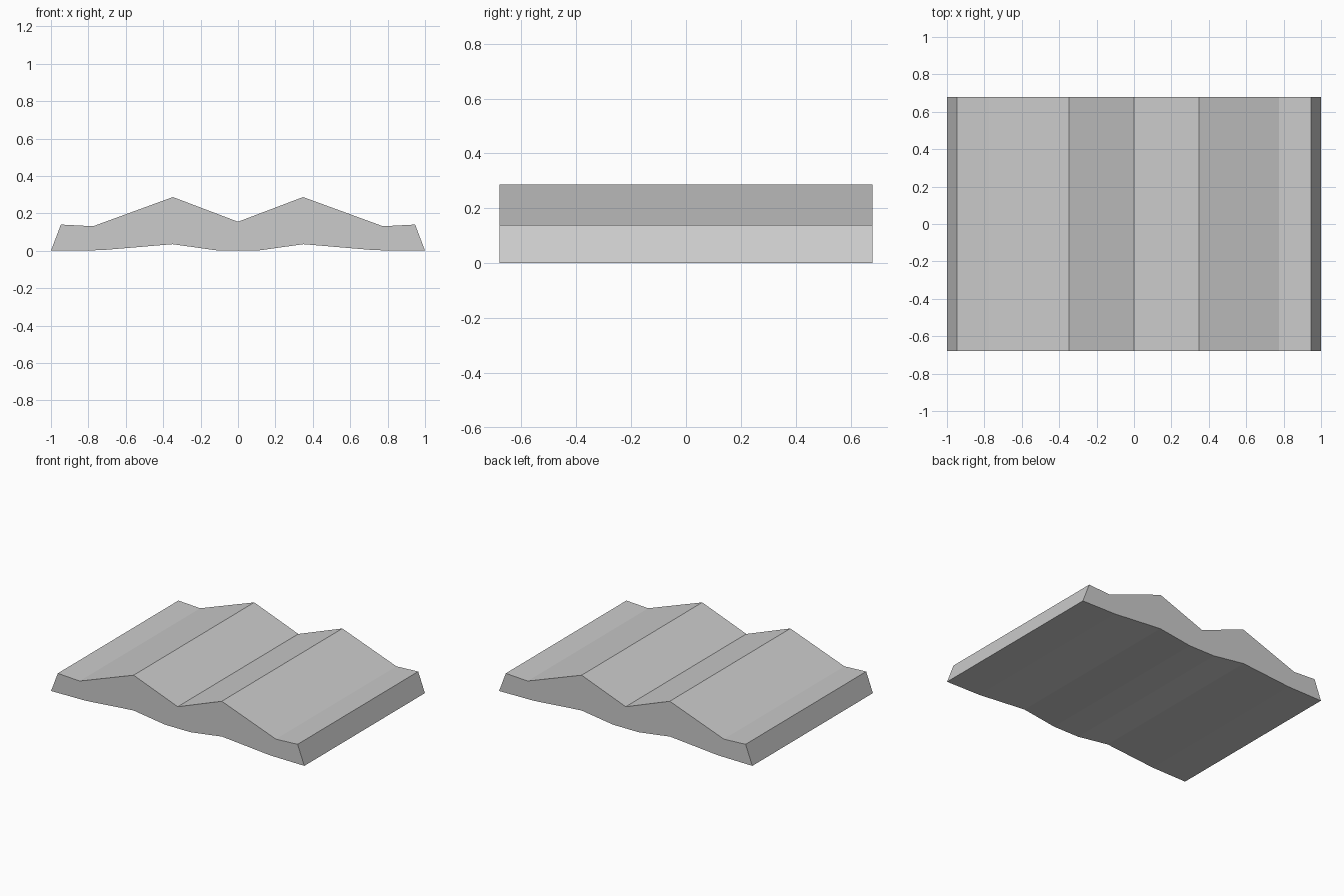
import bpy
import bmesh

cube = bpy.data.objects.get("Cube")
if cube:
    bpy.data.objects.remove(cube)

HALF_DEPTH = 0.68

# Right half of the cross-section (x, z): underside outwards, then back over the top
underside = [(0.10, 0.0), (0.35, 0.035), (0.73, 0.003), (1.0, 0.0)]
top = [(0.947, 0.14), (0.775, 0.131), (0.348, 0.287)]
half = underside + top
mirrored = [(-x, z) for x, z in reversed(half)]
profile = half + [(0.0, 0.155)] + mirrored

# Extrude the cross-section from front to back
bm = bmesh.new()
front = bm.faces.new([bm.verts.new((x, -HALF_DEPTH, z)) for x, z in profile])
result = bmesh.ops.extrude_face_region(bm, geom=[front], use_keep_orig=True)
moved = [v for v in result["geom"] if isinstance(v, bmesh.types.BMVert)]
bmesh.ops.translate(bm, verts=moved, vec=(0, 2 * HALF_DEPTH, 0))
bmesh.ops.recalc_face_normals(bm, faces=bm.faces)

mesh = bpy.data.meshes.new("ridged_slab")
bm.to_mesh(mesh)
bm.free()

# Plain grey material
grey = bpy.data.materials.new("light_grey")
grey.use_nodes = True
colour = (0.6, 0.6, 0.6, 1.0)
grey.diffuse_color = colour
grey.node_tree.nodes["Principled BSDF"].inputs["Base Color"].default_value = colour
mesh.materials.append(grey)

slab = bpy.data.objects.new("ridged_slab", mesh)
bpy.context.collection.objects.link(slab)
